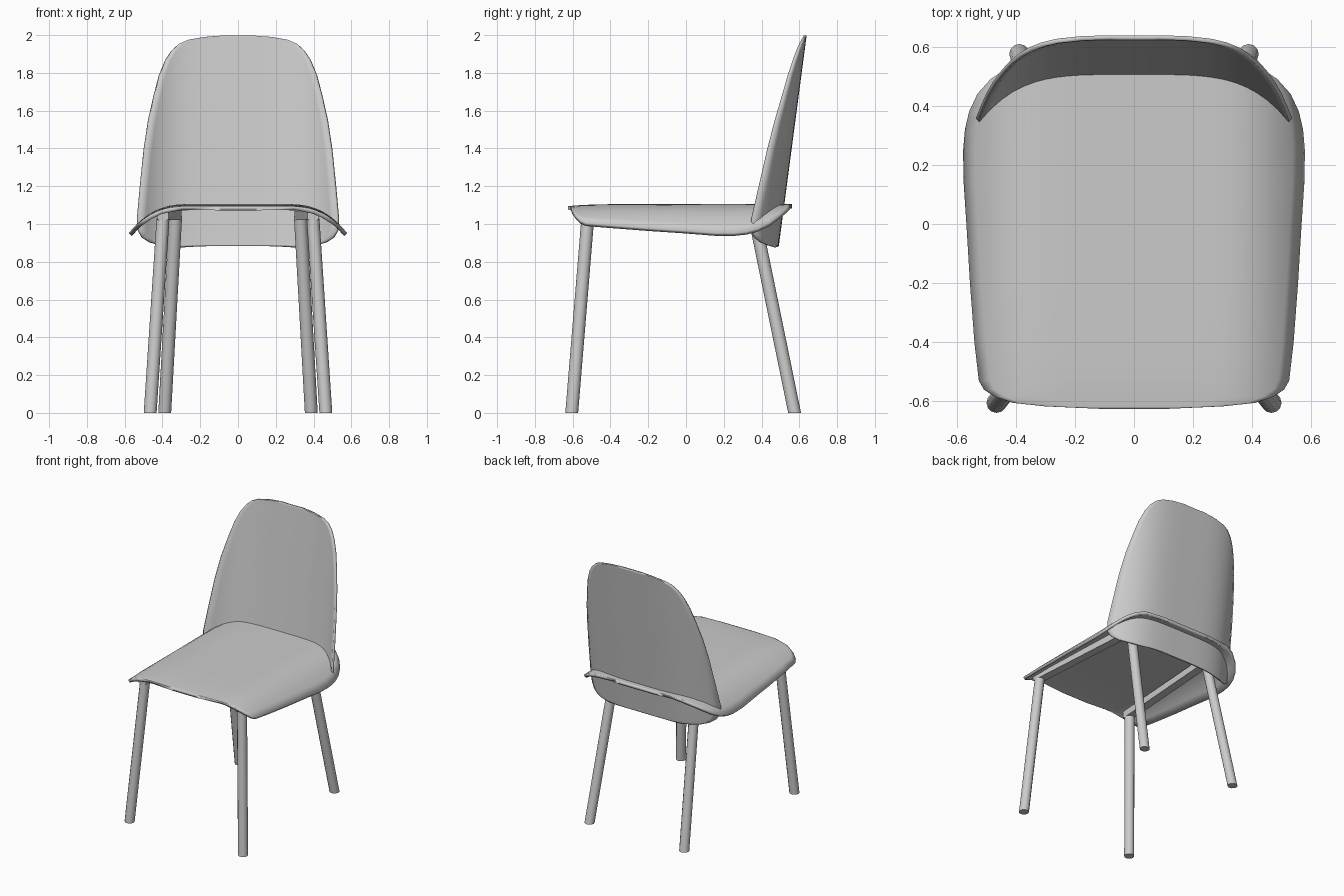
import bpy
import bmesh
import math

cube = bpy.data.objects.get("Cube")
if cube:
    bpy.data.objects.remove(cube, do_unlink=True)

# One plain grey for the whole chair
grey = bpy.data.materials.new("plain grey")
grey.use_nodes = True
colour = (0.6, 0.6, 0.6, 1)
grey.diffuse_color = colour
grey.node_tree.nodes["Principled BSDF"].inputs["Base Color"].default_value = colour


def finish(bm, name, angle):
    mesh = bpy.data.meshes.new(name)
    bm.to_mesh(mesh)
    bm.free()
    obj = bpy.data.objects.new(name, mesh)
    bpy.context.collection.objects.link(obj)
    mesh.materials.append(grey)
    bpy.ops.object.select_all(action="DESELECT")
    obj.select_set(True)
    bpy.context.view_layer.objects.active = obj
    bpy.ops.object.shade_smooth_by_angle(angle=math.radians(angle))
    return obj


def shell(name, outline, place, thickness, columns=28):
    """Thin panel: outline gives (position, half width) rows, place bends them."""
    bm = bmesh.new()
    rows = []
    for t, half in outline:
        rows.append([bm.verts.new(place(half * (2 * c / columns - 1), t))
                     for c in range(columns + 1)])
    for a, b in zip(rows, rows[1:]):
        for c in range(columns):
            bm.faces.new((a[c], a[c + 1], b[c + 1], b[c]))
    obj = finish(bm, name, 40)
    solid = obj.modifiers.new("thickness", "SOLIDIFY")
    solid.thickness = thickness
    solid.offset = -1
    return obj


def mirror(obj):
    obj.modifiers.new("mirror", "MIRROR").use_axis[0] = True


# Seat: flat in the middle, sides curling down, front edge rounded
def seat_point(x, y):
    curl = max(0, abs(x) - 0.25) / 0.325
    nose = max(0, -0.4 - y) / 0.22
    return x, y, 1.105 - 0.15 * curl ** 2.7 - 0.01 * nose ** 2


seat_outline = [(-0.625, 0.12), (-0.617, 0.3), (-0.605, 0.41), (-0.585, 0.47),
                (-0.56, 0.508), (-0.53, 0.525), (-0.4, 0.54), (-0.2, 0.555),
                (0, 0.567), (0.15, 0.577), (0.25, 0.578), (0.32, 0.572),
                (0.38, 0.558), (0.44, 0.53), (0.49, 0.485), (0.53, 0.425),
                (0.55, 0.36), (0.562, 0.2)]
shell("seat", seat_outline, seat_point, 0.022)


# Backrest: leaning shell wrapping forward at the sides, running below the seat
def back_point(x, z):
    return x, 0.505 + 0.132 * (z - 1.1) - 0.15 * (abs(x) / 0.525) ** 4, z


back_outline = [(0.885, 0.3), (0.89, 0.41), (0.905, 0.463), (0.93, 0.5),
                (0.965, 0.52), (1.03, 0.525), (1.2, 0.51), (1.4, 0.49),
                (1.55, 0.468), (1.68, 0.44), (1.79, 0.412), (1.87, 0.38),
                (1.92, 0.348), (1.955, 0.31), (1.975, 0.265), (1.99, 0.18),
                (1.998, 0.08)]
shell("backrest", back_outline, back_point, 0.015)


# Legs: splayed round posts with level feet
def leg(name, foot, top, radius=0.034):
    bm = bmesh.new()
    bmesh.ops.create_cone(bm, cap_ends=True, segments=12, radius1=radius,
                          radius2=radius, depth=1)
    for v in bm.verts:
        end = top if v.co.z > 0 else foot
        v.co = (v.co.x + end[0], v.co.y + end[1], end[2])
    mirror(finish(bm, name, 40))


leg("front_legs", (0.465, -0.605, 0), (0.397, -0.52, 1.03))
leg("back_legs", (0.388, 0.575, 0), (0.33, 0.362, 1.04))

# Rails under the seat joining front and back legs
bm = bmesh.new()
bmesh.ops.create_cube(bm, size=1)
for v in bm.verts:
    front = v.co.y < 0
    v.co = (v.co.x * 0.06 + (0.397 if front else 0.33),
            -0.555 if front else 0.42,
            1.07 if v.co.z > 0 else 1.02)
mirror(finish(bm, "seat_rails", 30))
